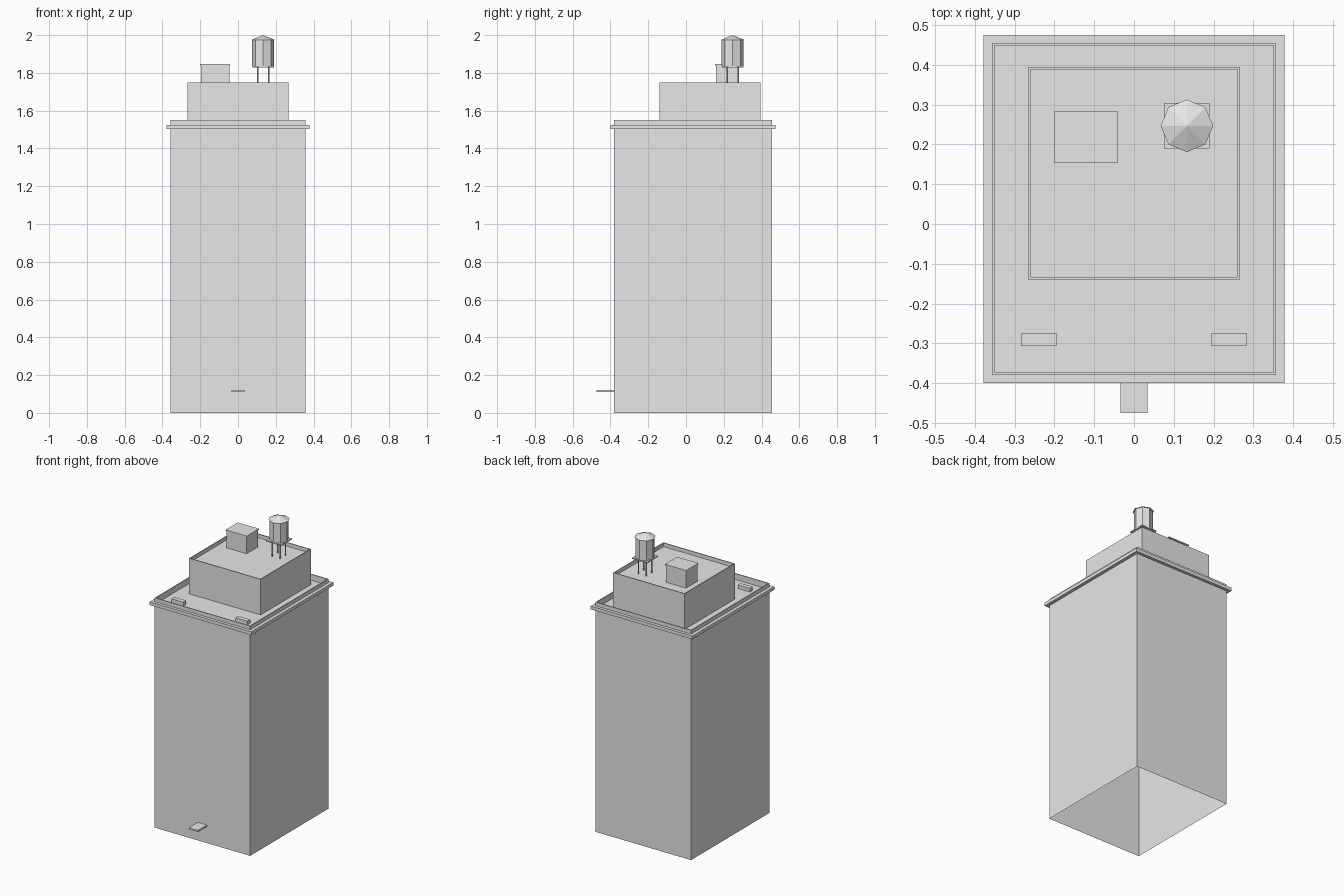
import bpy, bmesh
from math import pi
from mathutils import Matrix

cube = bpy.data.objects.get("Cube")
if cube:
    bpy.data.objects.remove(cube, do_unlink=True)

# One plain grey for the whole building
grey = bpy.data.materials.new("plain grey")
grey.use_nodes = True
GREY = (0.8, 0.8, 0.8, 1)
grey.diffuse_color = GREY
grey.node_tree.nodes["Principled BSDF"].inputs["Base Color"].default_value = GREY


def finish(name, bm):
    mesh = bpy.data.meshes.new(name)
    bm.to_mesh(mesh)
    bm.free()
    mesh.materials.append(grey)
    obj = bpy.data.objects.new(name, mesh)
    bpy.context.collection.objects.link(obj)
    return obj


def add_box(bm, x, y, z):
    """Box from three (low, high) ranges."""
    mid = [(a + b) / 2 for a, b in (x, y, z)]
    size = [b - a for a, b in (x, y, z)]
    m = Matrix.Translation(mid) @ Matrix.Diagonal((*size, 1))
    bmesh.ops.create_cube(bm, size=1, matrix=m)


def box(name, x, y, z):
    bm = bmesh.new()
    add_box(bm, x, y, z)
    return finish(name, bm)


def walled_block(name, x, y, z, wall, deck_z):
    """Open-bottomed block whose roof deck sits inside a thin parapet."""
    bm = bmesh.new()
    add_box(bm, x, y, z)
    bm.normal_update()
    top = max(bm.faces, key=lambda f: f.normal.z)
    bottom = min(bm.faces, key=lambda f: f.normal.z)
    bmesh.ops.delete(bm, geom=[bottom], context='FACES_ONLY')
    bmesh.ops.inset_region(bm, faces=[top], thickness=wall)
    deck = bmesh.ops.extrude_discrete_faces(bm, faces=[top])["faces"][0]
    for v in deck.verts:
        v.co.z = deck_z
    return finish(name, bm)


def drum(name, centre, r1, r2, z, sides):
    bm = bmesh.new()
    m = Matrix.Translation((*centre, (z[0] + z[1]) / 2))
    bmesh.ops.create_cone(bm, cap_ends=True, segments=sides, radius1=r1,
                          radius2=r2, depth=z[1] - z[0], matrix=m)
    return finish(name, bm)


# Tower shaft with its roof parapet
TX, TY = (-0.357, 0.357), (-0.38, 0.455)
walled_block("tower", TX, TY, (0, 1.55), 0.009, 1.51)

# Cornice ledge wrapping the tower, built as four strips
CX, CY, CZ = (-0.379, 0.379), (-0.4, 0.475), (1.503, 1.525)
bm = bmesh.new()
add_box(bm, CX, (CY[0], TY[0]), CZ)
add_box(bm, CX, (TY[1], CY[1]), CZ)
add_box(bm, (CX[0], TX[0]), TY, CZ)
add_box(bm, (TX[1], CX[1]), TY, CZ)
finish("cornice", bm)

# Penthouse storey with its own parapet
walled_block("penthouse", (-0.267, 0.267), (-0.14, 0.395), (1.51, 1.75), 0.009, 1.725)

# Stair bulkhead and its thin cap
box("bulkhead", (-0.196, -0.046), (0.158, 0.28), (1.725, 1.84))
box("bulkhead_cap", (-0.2, -0.042), (0.154, 0.284), (1.84, 1.847))

# Small roof units near the front corners
for side, s in (("left", 1), ("right", -1)):
    box(side + "_roof_unit", sorted((s * 0.194, s * 0.284)), (-0.305, -0.275), (1.51, 1.535))

# Entrance canopy
box("entrance_canopy", (-0.034, 0.034), (-0.475, -0.38), (0.111, 0.122))

# Water tank on four legs
C = (0.133, 0.247)
for i in (-1, 1):
    for j in (-1, 1):
        x, y = C[0] + i * 0.029, C[1] + j * 0.029
        drum("tank_leg", (x, y), 0.004, 0.004, (1.725, 1.83), 6)
box("tank_platform", (C[0] - 0.057, C[0] + 0.057), (C[1] - 0.057, C[1] + 0.057), (1.829, 1.836))
drum("tank_body", C, 0.058, 0.058, (1.836, 1.975), 8)
drum("tank_roof", C, 0.066, 0, (1.973, 2.0), 8)
